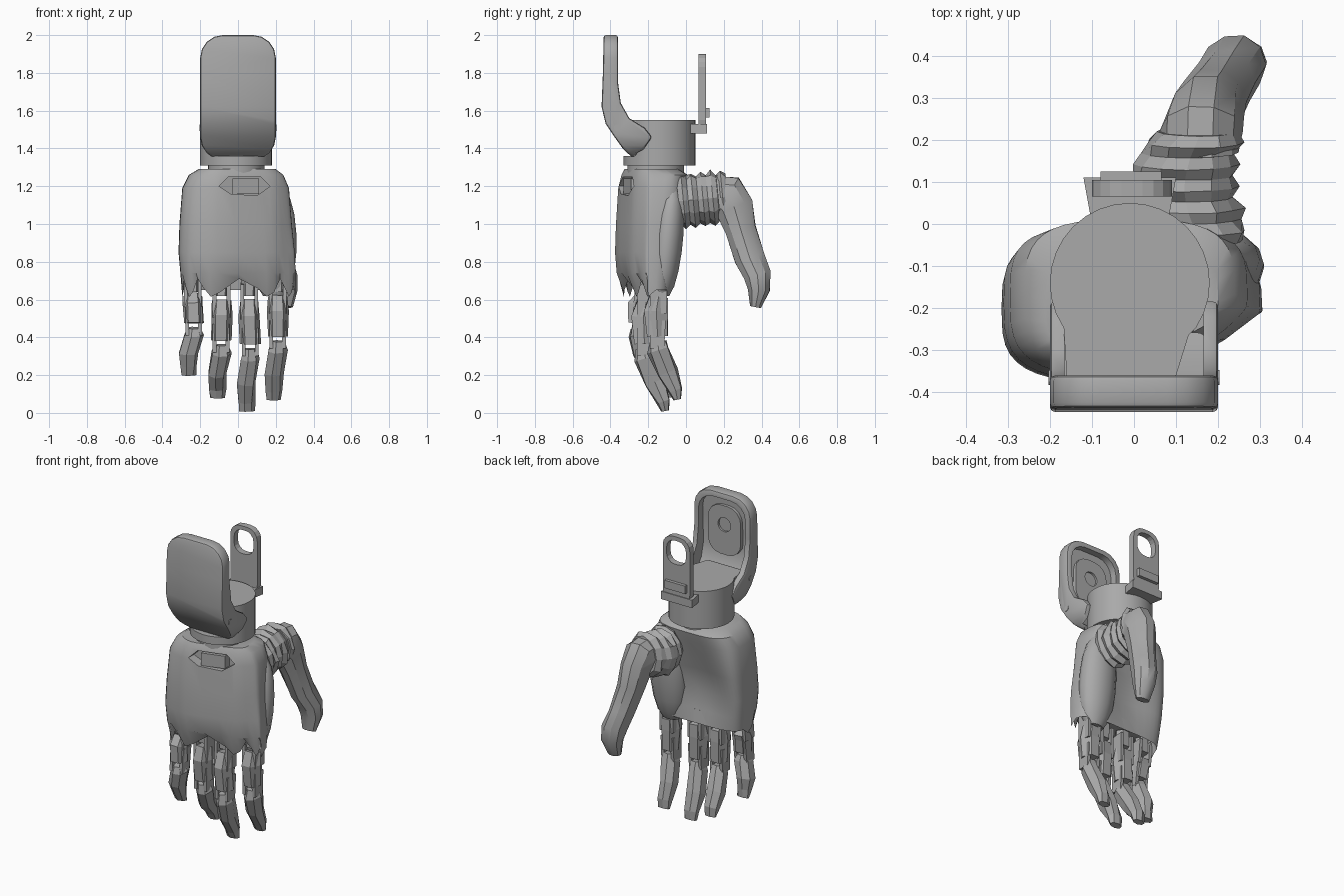
import bpy, bmesh, math, random
from mathutils import Vector

random.seed(4)
if "Cube" in bpy.data.objects:
    bpy.data.objects.remove(bpy.data.objects["Cube"])

grey = bpy.data.materials.new("plain grey")
grey.use_nodes = True
grey.diffuse_color = (0.4, 0.4, 0.4, 1)
grey.node_tree.nodes["Principled BSDF"].inputs["Base Color"].default_value = (0.4, 0.4, 0.4, 1)


def make(name, verts, faces, smooth=None):
    me = bpy.data.meshes.new(name)
    me.from_pydata([tuple(v) for v in verts], [], faces)
    bm = bmesh.new()
    bm.from_mesh(me)
    bmesh.ops.recalc_face_normals(bm, faces=bm.faces)
    bm.to_mesh(me)
    bm.free()
    me.materials.append(grey)
    ob = bpy.data.objects.new(name, me)
    bpy.context.collection.objects.link(ob)
    if smooth:
        shade(ob, smooth)
    return ob


def shade(ob, degrees):
    bpy.ops.object.select_all(action='DESELECT')
    ob.select_set(True)
    bpy.context.view_layer.objects.active = ob
    bpy.ops.object.shade_smooth_by_angle(angle=math.radians(degrees))


def loft(name, rings, smooth=None):
    n = len(rings[0])
    faces = [tuple(range(n)), tuple(range((len(rings) - 1) * n, len(rings) * n))]
    for r in range(len(rings) - 1):
        for i in range(n):
            j = (i + 1) % n
            faces.append((r * n + i, r * n + j, (r + 1) * n + j, (r + 1) * n + i))
    return make(name, [v for ring in rings for v in ring], faces, smooth)


def prism(name, pts, axis, a, b, smooth=None):
    """Extrude a flat outline along x (outline in y,z), y (x,z) or z (x,y)."""
    def put(p, d):
        q = list(p)
        q.insert(axis, d)
        return q
    return loft(name, [[put(p, d) for p in pts] for d in (a, b)], smooth)


def box(name, x0, x1, y0, y1, z0, z1):
    return prism(name, [(x0, y0), (x1, y0), (x1, y1), (x0, y1)], 2, z0, z1)


def circle(cx, cy, r, n):
    return [(cx + r * math.cos(math.tau * i / n), cy + r * math.sin(math.tau * i / n)) for i in range(n)]


def rounded(x0, x1, z0, z1, r, n=5):
    pts = []
    for k, (cx, cz) in enumerate([(x1 - r, z1 - r), (x0 + r, z1 - r), (x0 + r, z0 + r), (x1 - r, z0 + r)]):
        for i in range(n):
            a = math.pi / 2 * (k + i / (n - 1))
            pts.append((cx + r * math.cos(a), cz + r * math.sin(a)))
    return pts


def boolean(ob, cutter, op='DIFFERENCE'):
    m = ob.modifiers.new("cut", 'BOOLEAN')
    m.operation, m.solver, m.object = op, 'EXACT', cutter
    apply(ob)
    bpy.data.objects.remove(cutter)


def apply(ob):
    dg = bpy.context.evaluated_depsgraph_get()
    dg.update()
    me = bpy.data.meshes.new_from_object(ob.evaluated_get(dg))
    ob.modifiers.clear()
    ob.data = me


# Palm shell: rounded sections with a hollowed back and a ragged lower edge
N = 40
rings = []
for z, xl, xr, yf, yb, dent in [
        (1.29, -.21, .20, -.33, -.04, 0), (1.26, -.26, .24, -.345, .01, 0), (1.19, -.295, .27, -.36, .01, .02),
        (1.0, -.31, .285, -.372, 0, .08), (.85, -.315, .30, -.377, -.025, .09),
        (.74, -.305, .305, -.368, -.045, .05), (.65, -.295, .305, -.333, -.07, .01)]:
    ring = []
    for i in range(N):
        c, s = math.cos(math.tau * i / N), math.sin(math.tau * i / N)
        u = math.copysign(abs(c) ** .6, c)
        v = math.copysign(abs(s) ** .6, s)
        x = (xl + xr) / 2 + u * (xr - xl) / 2
        y = (yf + yb) / 2 + v * (yb - yf) / 2
        if v < 0:
            y -= v * (.27 * max(0, x + .1) + .4 * max(0, x - .2))
        else:
            y -= dent * (1 - u * u) * (1 - .6 * max(0, u))
        tooth = (-.035, -.01, .06, .01)[i % 4] if z < .7 and v < .3 else 0
        ring.append((x, y, z + tooth))
    rings.append(ring)
rings.append([(x * .92, -.2 + (y + .2) * .9, .73) for x, y, z in rings[-1]])
palm = loft("palm", rings)
slot = [(-.1, 1.2), (-.05, 1.25), (.12, 1.25), (.17, 1.2), (.1, 1.15), (-.04, 1.16)]
boolean(palm, loft("slot_cutter", [[(x, -.5, z) for x, z in slot], [(x, -.3 + .27 * (x + .1), z) for x, z in slot]]))
shade(palm, 35)
prism("palm_slot_block", [(-.03, -.33), (.11, -.29), (.11, -.2), (-.03, -.2)], 2, 1.16, 1.24)

# Fleshy thumb mound leaning back towards the thumb root
mound = []
for k in range(1, 9):
    a = math.pi * k / 9
    z, w = .9 - .3 * math.cos(a), math.sin(a) ** .7
    mound.append([(.19 + .12 * w * p, -.1 + .1 * (z - .9) + .085 * w * q, z) for p, q in circle(0, 0, 1, 14)])
loft("thumb_mound", mound, 40)


def tube(name, stations, n, jitter=0.0, smooth=None):
    """Loft through (centre, half width in x, half depth) stations."""
    rings = []
    for k, (p, rx, rn) in enumerate(stations):
        a, b = stations[max(k - 1, 0)][0], stations[min(k + 1, len(stations) - 1)][0]
        t = Vector(b) - Vector(a)
        t.x = 0
        nor = t.normalized().cross(Vector((1, 0, 0)))
        ring = []
        for c, s in circle(0, 0, 1, n):
            f = 1 + random.uniform(-jitter, jitter)
            ring.append(Vector(p) + Vector((c * rx * f, 0, 0)) + nor * (s * rn * f))
        rings.append(ring)
    return loft(name, rings, smooth)


# Thumb: wrinkled bellows at the root, then a bent tapering digit
bellows = []
for k in range(11):
    t = k / 10
    f = 1.03 if k % 2 else .92
    bellows.append(((.165 - .04 * math.sin(math.pi * t) - .01 * t, -.04 + .26 * t, 1.12 + .025 * t),
                    (.105 + .025 * math.sin(math.pi * t)) * f, .138 * f))
tube("thumb_bellows", bellows, 12, .07)
tube("thumb", [((.155, .17, 1.14), .095, .12), ((.16, .22, 1.145), .097, .12), ((.17, .255, 1.09), .09, .105),
               ((.185, .29, .97), .08, .085), ((.215, .337, .82), .073, .083), ((.238, .378, .73), .075, .075),
               ((.25, .385, .65), .066, .062), ((.245, .368, .56), .045, .03)], 10, .03, 30)

# Fingers: hinge prongs, an angular middle block and a blunt tip
for name, xa, xb, xc, top, mid, low, y0, y1, y2 in [
        ("little", -.24, -.235, -.262, .66, .46, .20, -.22, -.25, -.2),
        ("ring", -.088, -.09, -.108, .64, .37, .08, -.21, -.21, -.09),
        ("middle", .06, .065, .045, .64, .35, .01, -.21, -.22, -.11),
        ("index", .21, .21, .19, .66, .39, .07, -.145, -.15, -.045)]:
    h = top - mid
    ym = (y0 + y1) / 2
    for side, sx in (("left", 1), ("right", -1)):
        x = xa + sx * .037
        prism(f"{name}_knuckle_prong_{side}", [(y0 - .045, top + .04), (y0 + .045, top + .05),
              (ym + .045, top - .5 * h), (ym - .045, top - .5 * h)], 0, x - .01, x + .01)
        x = xb + sx * .034
        prism(f"{name}_joint_prong_{side}", [(ym - .045, mid + .1), (ym + .04, mid + .1),
              (y1 + .035, mid - .05), (y1 - .04, mid - .05)], 0, x - .01, x + .01)
    tube(f"{name}_knuckle_pin", [((xa, y0, top + .08), .045, .04), ((xa, y0, top - .02), .04, .04)], 6)
    tube(f"{name}_finger_base", [((xa, y0, top - .045), .05, .055), ((xa, ym - .01, top - .45 * h), .056, .07),
                                 ((xb, y1, mid + .015), .054, .06)], 6, .08)
    g = mid - low
    tube(f"{name}_fingertip", [((xb, y1, mid - .01), .037, .045), ((xb, y1 + .005, mid - .18 * g), .052, .06),
                               ((xc, (y1 + y2) / 2, mid - .55 * g), .052, .06),
                               ((xc, y2 - .01, low + .05), .046, .038), ((xc, y2, low), .04, .02)], 7, .1)

# Wrist cuff: full lower band, front-flattened body and a saddle reaching into the cover
prism("wrist_cuff_band", circle(-.01, -.14, .19, 32), 2, 1.31, 1.36, 30)
prism("wrist_cuff", [(x, max(y, -.27)) for x, y in circle(-.01, -.14, .19, 32)], 2, 1.35, 1.55, 30)
prism("cuff_saddle", [(-.16, -.36), (.1, -.36), (.15, -.2), (-.17, -.2)], 2, 1.51, 1.55)
prism("wrist_neck", circle(-.01, -.16, .15, 24), 2, 1.25, 1.32, 30)

# Forearm cover: side profile trimmed by a rounded front outline, then hollowed
front = [(-.435, 2.05), (-.44, 1.8), (-.447, 1.62), (-.425, 1.53), (-.385, 1.47), (-.335, 1.4), (-.285, 1.352)]
back = [(-.225, 1.395), (-.18, 1.46), (-.22, 1.51), (-.3, 1.56), (-.345, 1.64), (-.36, 1.75), (-.36, 2.05)]
cover = prism("forearm_cover", front + back, 0, -.2, .2)
boolean(cover, prism("outline_cutter", rounded(-.2, .2, 1.34, 2.0, .12), 1, -.6, .2), 'INTERSECT')
bev = cover.modifiers.new("round", 'BEVEL')
bev.width, bev.segments, bev.limit_method, bev.angle_limit = .014, 2, 'ANGLE', math.radians(50)
apply(cover)
inner = prism("hollow_cutter", [(y + .035, z + .012) for y, z in front] + [(-.2, 1.3), (.1, 1.3), (.1, 2.05)],
              0, -.165, .165)
boolean(inner, prism("outline_cutter", rounded(-.165, .165, 1.2, 1.965, .1), 1, -.6, .3), 'INTERSECT')
boolean(cover, inner)
shade(cover, 30)

# Raised panel with a ring inside the cover
panel = prism("cover_inner_panel", rounded(-.115, .115, 1.6, 1.91, .09), 1, -.415, -.385)
boolean(panel, prism("hole_cutter", circle(0, 1.79, .045, 16), 1, -.398, -.3))
shade(panel, 30)
for side, sx in (("left", 1), ("right", -1)):
    prism(f"cover_pivot_{side}", circle(-.365, 1.51, .018, 12), 0, sx * .17, sx * .203)

# Rear upright: plate with a looped top, a clasp and a foot on the cuff
upright = prism("rear_upright", rounded(-.1, .09, 1.48, 1.9, .07), 1, .065, .105)
boolean(upright, prism("loop_cutter", rounded(-.073, .063, 1.725, 1.875, .055), 1, 0, .2))
box("rear_clasp", -.08, .065, .09, .125, 1.565, 1.615)
prism("rear_foot", [(-.1, .0), (.08, .0), (.1, .11), (-.12, .11)], 2, 1.48, 1.53)
